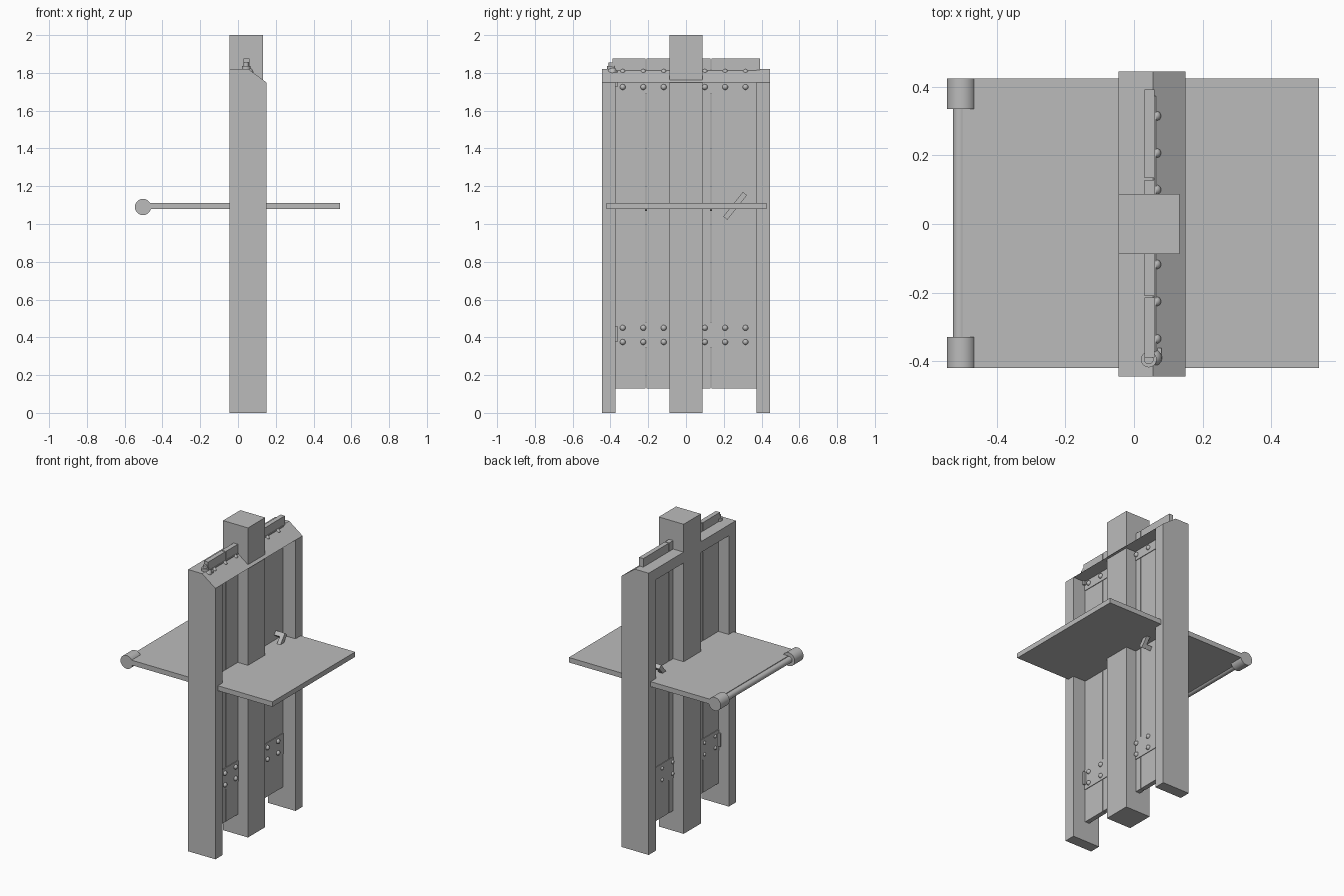
import bpy
import bmesh
from math import atan2, pi
from mathutils import Matrix, Vector

default = bpy.data.objects.get("Cube")
if default:
    bpy.data.objects.remove(default, do_unlink=True)

GREY = (0.5, 0.5, 0.5, 1)
grey = bpy.data.materials.new("plain grey")
grey.use_nodes = True
grey.diffuse_color = GREY
grey.node_tree.nodes["Principled BSDF"].inputs["Base Color"].default_value = GREY


def finish(name, bm, smooth=False):
    bmesh.ops.recalc_face_normals(bm, faces=bm.faces)
    mesh = bpy.data.meshes.new(name)
    bm.to_mesh(mesh)
    bm.free()
    mesh.materials.append(grey)
    obj = bpy.data.objects.new(name, mesh)
    bpy.context.collection.objects.link(obj)
    if smooth:
        bpy.ops.object.select_all(action='DESELECT')
        obj.select_set(True)
        bpy.context.view_layer.objects.active = obj
        bpy.ops.object.shade_smooth_by_angle()


def box(name, x, y, z, tilt=0):
    """Box from three (low, high) ranges, tilted about its own x axis."""
    bm = bmesh.new()
    mid = Vector([sum(r) / 2 for r in (x, y, z)])
    size = Vector([r[1] - r[0] for r in (x, y, z)])
    matrix = Matrix.Translation(mid) @ Matrix.Rotation(tilt, 4, 'X') @ Matrix.Diagonal(size).to_4x4()
    bmesh.ops.create_cube(bm, size=1, matrix=matrix)
    finish(name, bm)


def prism(name, profile, y):
    """Extrude an x-z outline along y."""
    bm = bmesh.new()
    face = bm.faces.new([bm.verts.new((px, y[0], pz)) for px, pz in profile])
    out = bmesh.ops.extrude_face_region(bm, geom=[face], use_keep_orig=True)
    verts = [v for v in out["geom"] if isinstance(v, bmesh.types.BMVert)]
    bmesh.ops.translate(bm, verts=verts, vec=(0, y[1] - y[0], 0))
    finish(name, bm)


def cylinder(name, centre, radius, length, axis='Z'):
    bm = bmesh.new()
    turn = Matrix.Rotation(pi / 2, 4, 'X') if axis == 'Y' else Matrix.Identity(4)
    bmesh.ops.create_cone(bm, cap_ends=True, segments=32, radius1=radius, radius2=radius,
                          depth=length, matrix=Matrix.Translation(centre) @ turn)
    finish(name, bm, True)


def ball(name, centre, radius):
    bm = bmesh.new()
    bmesh.ops.create_uvsphere(bm, u_segments=16, v_segments=8, radius=radius,
                              matrix=Matrix.Translation(centre))
    finish(name, bm, True)


BACK, FRONT, RIDGE = -0.045, 0.15, 0.055
EAVE, TOP = 1.75, 1.82
DOOR = (0.03, 0.06)


def frame_outline(bottom):
    return [(BACK, bottom), (FRONT, bottom), (FRONT, EAVE), (RIDGE, TOP), (BACK, TOP)]


# Door frame and central column
prism("right_post", frame_outline(0), (-0.445, -0.373))
prism("left_post", frame_outline(0), (0.373, 0.445))
lintel_outline = [(BACK, EAVE), (FRONT, EAVE), (RIDGE, TOP), (BACK, TOP)]
prism("lintel", lintel_outline, (-0.373, 0.373))
box("central_column", (BACK, 0.133), (-0.088, 0.088), (0, 2))

# Door planks with narrow gaps
for i, span in enumerate([(-0.39, -0.215), (-0.21, 0.129), (0.134, 0.393)]):
    box(f"door_plank_{i + 1}", DOOR, span, (0.13, 1.875))

# Hinge straps, knuckles and bolts on both faces
for place, z in (("lower", (0.345, 0.48)), ("upper", (1.69, 1.82))):
    for side, x in (("front", (0.06, 0.064)), ("back", (0.026, 0.03))):
        box(f"{place}_strap_{side}", x, (-0.375, 0.373), z)
box("lower_knuckle", (0.01, 0.08), (-0.378, -0.362), (0.375, 0.46))
box("upper_knuckle", (0.01, 0.08), (-0.378, -0.362), (1.725, 1.81))
for z in (0.375, 0.45, 1.725, 1.805):
    for y in (-0.335, -0.226, -0.118, 0.1, 0.207, 0.315):
        ball("front_bolt", (0.064, y, z), 0.015)
        ball("back_bolt", (0.028, y, z), 0.012)

# Horizontal shelf with a roller along one edge
box("shelf", (-0.5, 0.54), (-0.42, 0.425), (1.08, 1.112))
cylinder("roller_rod", (-0.508, 0, 1.09), 0.02, 0.7, 'Y')
for y in (-0.375, 0.38):
    cylinder("roller_cap", (-0.503, y, 1.09), 0.043, 0.09, 'Y')

# Tilted door handles on both faces
tilt = atan2(0.125, 0.1)
for side, grip, arm in (("front", (0.1, 0.125), (0.06, 0.1)),
                        ("back", (-0.035, -0.01), (-0.01, 0.03))):
    box(f"{side}_handle_grip", grip, (0.177, 0.343), (1.082, 1.11), tilt)
    for sign in (-1, 1):
        y, z = 0.26 + sign * 0.043, 1.096 + sign * 0.054
        box(f"{side}_handle_arm", arm, (y - 0.014, y + 0.014), (z - 0.014, z + 0.014), tilt)

# Top pivot pin
cylinder("pivot_collar", (0.043, -0.395, 1.82), 0.023, 0.034)
cylinder("pivot_pin", (0.043, -0.395, 1.84), 0.014, 0.03)
ball("pivot_ball", (0.054, -0.39, 1.8), 0.028)
